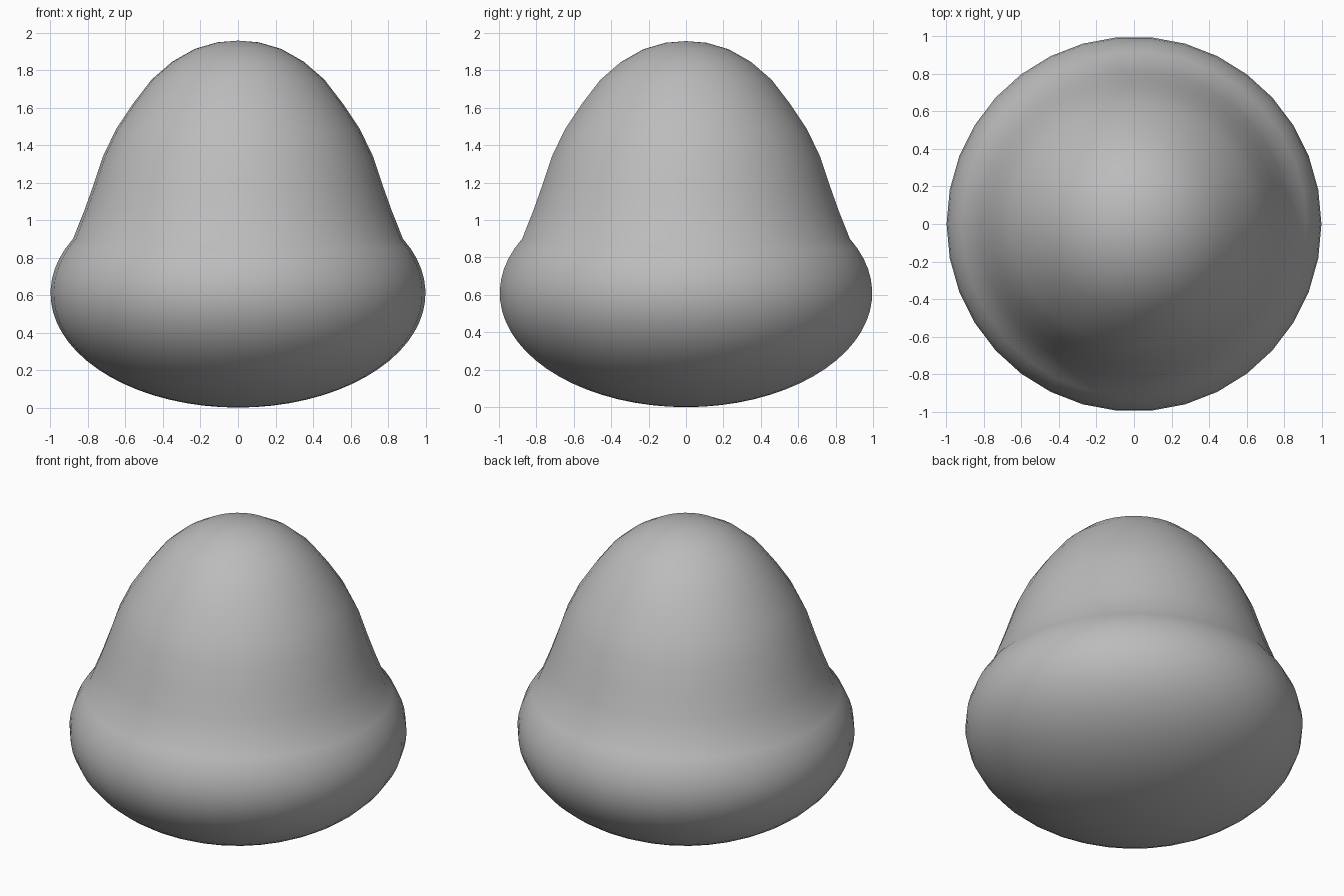
import bpy, bmesh, math
from mathutils import Vector

cube = bpy.data.objects.get("Cube")
if cube:
    bpy.data.objects.remove(cube)

SIDES = 34
MID, RIM_TOP = 0.61, 0.9     # height of the widest ring, height of the crease


def material(name, value):
    mat = bpy.data.materials.new(name)
    mat.use_nodes = True
    colour = (value, value, value, 1)
    mat.diffuse_color = colour
    mat.node_tree.nodes["Principled BSDF"].inputs["Base Color"].default_value = colour
    return mat


def lathe(name, profile, mat):
    """Revolve a profile of (radius, height) points around z."""
    bm = bmesh.new()
    verts = [bm.verts.new((r, 0, z)) for r, z in profile]
    edges = [bm.edges.new(pair) for pair in zip(verts, verts[1:])]
    bmesh.ops.spin(bm, geom=verts + edges, cent=(0, 0, 0), axis=(0, 0, 1),
                   angle=math.tau, steps=SIDES, use_duplicate=False)
    bmesh.ops.remove_doubles(bm, verts=bm.verts, dist=0.0005)
    bmesh.ops.recalc_face_normals(bm, faces=bm.faces)
    mesh = bpy.data.meshes.new(name)
    bm.to_mesh(mesh)
    bm.free()
    obj = bpy.data.objects.new(name, mesh)
    bpy.context.collection.objects.link(obj)
    mesh.materials.append(mat)
    for poly in mesh.polygons:
        poly.use_smooth = True
    return obj


# Rounded base: a flattened ball, cut off at the crease
end = math.asin((RIM_TOP - MID) / MID)
steps = 22
angles = [-math.pi / 2 + (end + math.pi / 2) * i / steps for i in range(steps + 1)]
base = [(math.cos(a), MID + MID * math.sin(a)) for a in angles]
base[0] = (0, 0)

# Domed bell rising from the crease to the crown
bell = [(0.82, 1.05), (0.77, 1.19), (0.72, 1.34), (0.65, 1.485), (0.56, 1.62),
        (0.46, 1.75), (0.35, 1.845), (0.23, 1.913), (0.11, 1.948), (0, 1.957)]

lathe("bell_body", base + bell, material("plain grey", 0.5))
